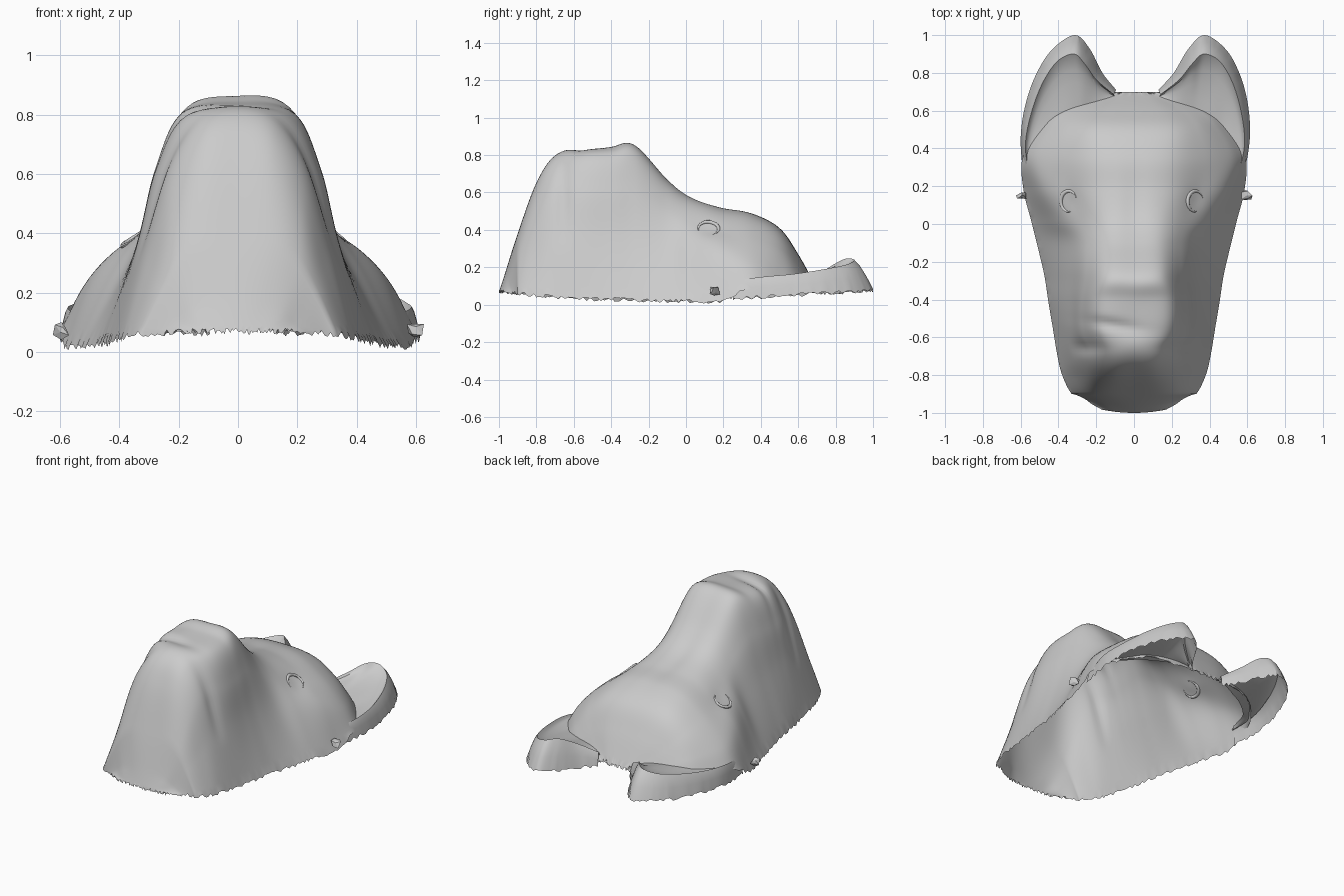
import bpy, bmesh, math, random
from mathutils import Vector
from mathutils.bvhtree import BVHTree

if "Cube" in bpy.data.objects:
    bpy.data.objects.remove(bpy.data.objects["Cube"])

random.seed(4)


def spline(pts, n):
    """Catmull-Rom through pts, n steps per span."""
    p = [Vector(q) for q in pts]
    p = [2 * p[0] - p[1]] + p + [2 * p[-1] - p[-2]]
    out = []
    for i in range(1, len(p) - 2):
        a, b, c, d = p[i - 1:i + 3]
        for k in range(n):
            t = k / n
            out.append(0.5 * (2 * b + (c - a) * t + (2 * a - 5 * b + 4 * c - d) * t * t
                              + (3 * b - a - 3 * c + d) * t ** 3))
    return out + [p[-2].copy()]


def loft(name, rows, angle=50):
    """Skin a grid of points into one smooth sheet."""
    bm = bmesh.new()
    g = [[bm.verts.new(p) for p in r] for r in rows]
    for r0, r1 in zip(g, g[1:]):
        for i in range(len(r0) - 1):
            bm.faces.new((r0[i], r0[i + 1], r1[i + 1], r1[i]))
    bmesh.ops.recalc_face_normals(bm, faces=bm.faces)
    if sum(f.normal.z * f.calc_area() for f in bm.faces) < 0:
        bmesh.ops.reverse_faces(bm, faces=bm.faces)
    me = bpy.data.meshes.new(name)
    bm.to_mesh(me)
    bm.free()
    ob = bpy.data.objects.new(name, me)
    bpy.context.collection.objects.link(ob)
    bpy.context.view_layer.objects.active = ob
    ob.select_set(True)
    bpy.ops.object.shade_smooth_by_angle(angle=math.radians(angle))
    ob.select_set(False)
    return ob


def bump(p, x, y, sx, sy):
    return math.exp(-((p.x - x) / sx) ** 2 - ((p.y - y) / sy) ** 2)


# Head shell stations: y, crown z, then (x, z) shoulder, cheek, jaw, rim
STATIONS = [
    (-1.0, .07, .05, .07, .10, .07, .14, .07, .17, .07),
    (-.97, .16, .08, .155, .15, .14, .20, .10, .25, .065),
    (-.90, .38, .12, .37, .20, .31, .265, .20, .33, .06),
    (-.80, .65, .12, .635, .22, .51, .30, .28, .38, .05),
    (-.70, .795, .13, .765, .235, .62, .315, .36, .405, .04),
    (-.55, .825, .18, .80, .275, .62, .335, .38, .43, .03),
    (-.40, .84, .185, .81, .275, .62, .34, .37, .455, .03),
    (-.27, .845, .155, .82, .255, .62, .34, .36, .475, .025),
    (-.10, .67, .14, .65, .25, .52, .36, .315, .515, .02),
    (.02, .58, .15, .56, .28, .455, .41, .295, .545, .02),
    (.18, .525, .18, .50, .33, .405, .48, .27, .585, .02),
    (.35, .49, .20, .465, .37, .36, .51, .225, .59, .09),
    (.50, .41, .20, .39, .34, .305, .44, .20, .50, .11),
    (.60, .27, .15, .26, .26, .215, .34, .165, .38, .13),
    (.70, .09, .05, .09, .08, .09, .12, .09, .15, .09),
]
ribs = []
for s in STATIONS:
    y, half = s[0], [(s[i], s[0], s[i + 1]) for i in (2, 4, 6, 8)]
    full = [(-x, y, z) for x, y, z in reversed(half)] + [(0, y, s[1])] + half
    ribs.append(spline(full, 10))
columns = [spline(c, 8) for c in zip(*ribs)]
shell = [list(r) for r in zip(*columns)]
last = len(shell) - 1
for j, row in enumerate(shell):
    for i, p in enumerate(row):
        # nose pad, mouth crease, brow hollow, eye sockets
        p.z += .008 * bump(p, .03, -.33, .10, .07) + .01 * bump(p, 0, -.63, .10, .06)
        p.z -= .018 * bump(p, -.14, -.53 - .15 * (p.x + .14), .15, .03)
        p.z -= .01 * bump(p, 0, .10, .06, .2)
        for e in (-.34, .33):
            p.z -= .01 * bump(p, e, .12, .05, .06)
        # fold between chin and lips, rounded chin rim
        p.x *= 1 - .05 * math.exp(-((p.y + .655) / .035) ** 2) * min(1, max(0, (p.z - .3) * 4))
        p.y += .6 * p.x ** 2 * max(0, min(1, (-p.y - .90) / .07))
        # ragged cut edge
        if i in (0, len(row) - 1) or j in (0, last):
            p.z += random.uniform(-.012, .01)
loft("head_shell", shell)

# Ears: outer wall foot, raised rim, and inner line tucked under the skull
FOOT = [(.582, .25), (.613, .45), (.605, .62), (.565, .78), (.49, .92),
        (.375, 1.0), (.29, .93), (.21, .80), (.13, .71)]
RIM = [(.553, .26, .13), (.585, .42, .15), (.57, .58, .165), (.525, .74, .19), (.455, .86, .215),
       (.37, .90, .24), (.31, .85, .245), (.24, .765, .20), (.14, .685, .14)]
INNER = [(.54, .29, .13), (.52, .40, .13), (.49, .45, .13), (.45, .49, .13), (.39, .53, .14),
         (.33, .56, .14), (.28, .59, .14), (.21, .62, .14), (.12, .65, .13)]
for side, name in ((1, "right_ear"), (-1, "left_ear")):
    def place(p):
        lean = .06 * max(0, (p.y - .3) / .7) if side < 0 else 0
        return Vector((side * p.x + lean, p.y, p.z))

    foot = spline([(x, y, .035 + .06 * max(0, y - .3)) for x, y in FOOT], 8)
    rim, inner = spline(RIM, 8), spline(INNER, 8)
    rows = [[place(p + Vector((0, 0, random.uniform(-.012, .01)))) for p in foot]]
    for t in (.35, .7, 1):
        rows.append([place(a.lerp(b, t) + Vector((0, 0, .02 * math.sin(math.pi * t))))
                     for a, b in zip(foot, rim)])
    for t in (.1, .25, .45, .7, 1):
        rows.append([place(a.lerp(b, t) - Vector((0, 0, .02 * math.sin(math.pi * t ** .6))))
                     for a, b in zip(rim, inner)])
    loft(name, rows, 35)

# Eye rims: crescents following the shell surface
head = bpy.data.objects["head_shell"]
tree = BVHTree.FromPolygons([v.co for v in head.data.vertices],
                            [list(f.vertices) for f in head.data.polygons])
for cx, name in ((-.345, "left_eye_rim"), (.325, "right_eye_rim")):
    centre = []
    for k in range(19):
        a = math.radians(20 + 270 * k / 18)
        x, y = cx + .042 * math.cos(a), .12 + .055 * math.sin(a)
        hit = tree.ray_cast(Vector((x, y, 2)), Vector((0, 0, -1)))[0]
        centre.append((hit, a, .011 * math.sin(math.pi * (k + .7) / 19.4)))
    tube = []
    for c, a, r in centre:
        out = Vector((math.cos(a), math.sin(a), 0))
        tube.append([c + out * r * math.cos(b) + Vector((0, 0, r * math.sin(b)))
                     for b in [2 * math.pi * m / 8 for m in range(9)]])
    loft(name, tube)

# Strap nubs on both cheeks: small rough lumps
for side, name in ((-1, "left_strap_nub"), (1, "right_strap_nub")):
    bpy.ops.mesh.primitive_ico_sphere_add(subdivisions=1, radius=.028,
                                          location=(side * .595, .15, .075))
    nub = bpy.context.object
    nub.name = name
    for v in nub.data.vertices:
        v.co *= random.uniform(.5, 1.3)
        v.co.z *= 1.2
